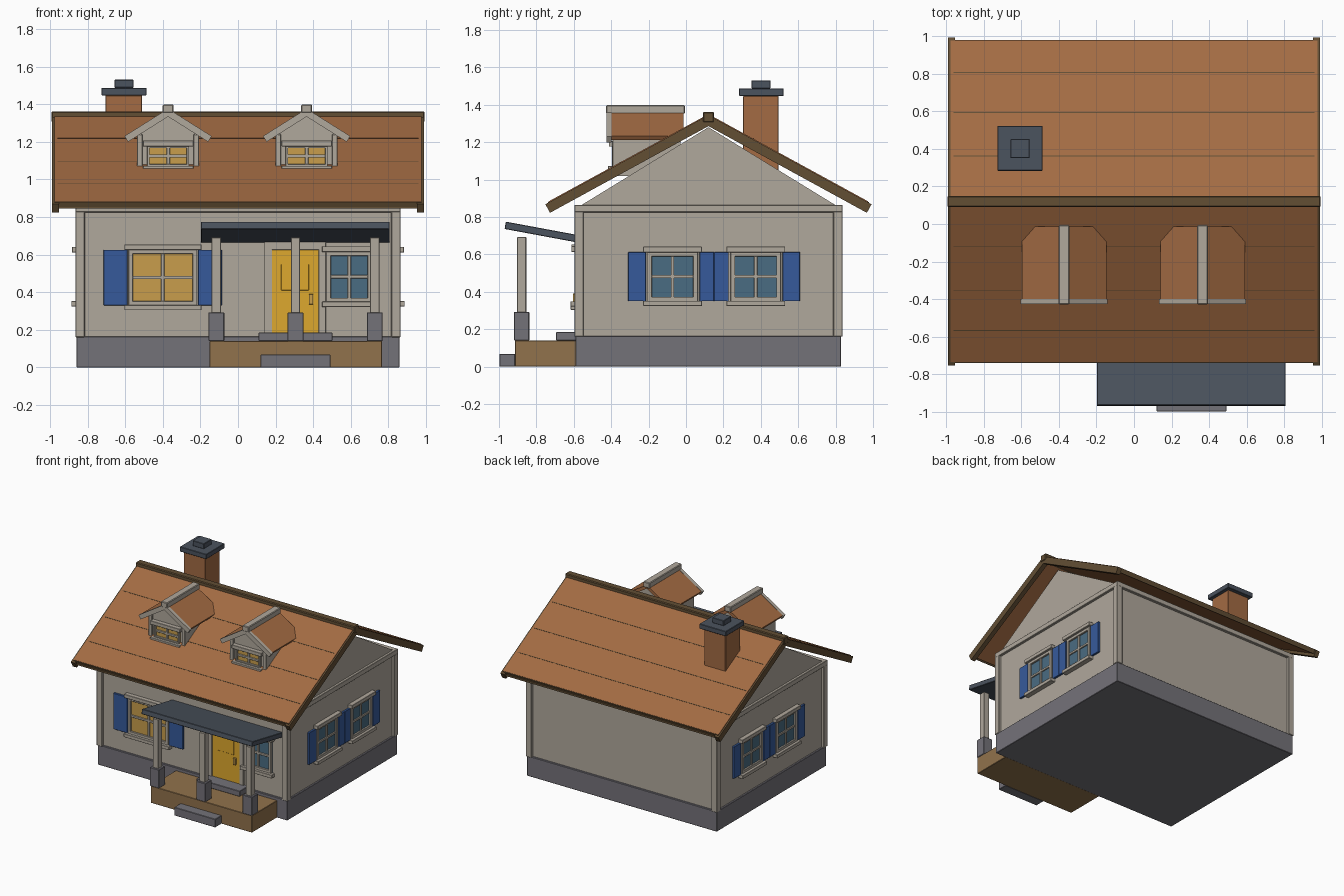
import bpy, bmesh, math
from mathutils import Vector

cube = bpy.data.objects.get("Cube")
if cube:
    bpy.data.objects.remove(cube, do_unlink=True)


def material(name, *rgb):
    lin = [((c / 255 + 0.055) / 1.055) ** 2.4 for c in rgb] + [1]
    m = bpy.data.materials.new(name)
    m.use_nodes = True
    m.diffuse_color = lin
    bsdf = next(n for n in m.node_tree.nodes if n.type == 'BSDF_PRINCIPLED')
    bsdf.inputs["Base Color"].default_value = lin
    return m


PLASTER = material("warm_grey_plaster", 176, 168, 156)
TILE = material("terracotta", 163, 107, 67)
TIMBER = material("dark_timber", 98, 78, 52)
SLATE = material("slate", 75, 83, 94)
STONE = material("grey_stone", 116, 114, 121)
DECK = material("deck_wood", 145, 114, 76)
DOOR = material("yellow_paint", 222, 168, 46)
BLUE = material("blue_paint", 54, 90, 155)
GLASS = material("blue_glass", 74, 108, 130)
LIT = material("lit_glass", 200, 158, 76)


def extrude(name, pts, axis, a, b, mat, bevel=0):
    """Extrude a profile along x (points are y, z) or along y (points are x, z)."""
    bm = bmesh.new()
    place = (lambda p, t: (t, p[0], p[1])) if axis == 'x' else (lambda p, t: (p[0], t, p[1]))
    ends = [[bm.verts.new(place(p, t)) for p in pts] for t in (a, b)]
    for ring in ends:
        bm.faces.new(ring)
    n = len(pts)
    for i in range(n):
        j = (i + 1) % n
        bm.faces.new((ends[0][i], ends[0][j], ends[1][j], ends[1][i]))
    bmesh.ops.recalc_face_normals(bm, faces=bm.faces)
    me = bpy.data.meshes.new(name)
    bm.to_mesh(me)
    bm.free()
    me.materials.append(mat)
    ob = bpy.data.objects.new(name, me)
    bpy.context.scene.collection.objects.link(ob)
    if bevel:
        mod = ob.modifiers.new("soft_edges", 'BEVEL')
        mod.width, mod.segments = bevel, 1
    return ob


def box(name, x0, x1, y0, y1, z0, z1, mat, bevel=0.003):
    return extrude(name, [(y0, z0), (y1, z0), (y1, z1), (y0, z1)], 'x', x0, x1, mat, bevel)


def slab(name, top, end, thick, axis, a, b, mat):
    """Sloping board whose upper face runs from top to end."""
    p, q = Vector(top), Vector(end)
    d = (q - p).normalized()
    n = Vector((d.y, -d.x))
    n = n if n.y < 0 else -n
    # The upper end is cut plumb so that mirrored slabs meet
    low = p + Vector((0, -thick / abs(n.y)))
    return extrude(name, [p, q, q + n * thick, low], axis, a, b, mat)


MID = 0.12      # y of the main ridge


def flip(p, s):
    return (MID + s * (p[0] - MID), p[1])


# Foundation, walls, gables and trim
box("foundation", -0.86, 0.86, -0.59, 0.83, 0, 0.165, STONE)
box("walls", -0.845, 0.845, -0.575, 0.815, 0.16, 0.86, PLASTER, 0)
extrude("gable_wall", [(-0.565, 0.86), (0.805, 0.86), (MID, 1.28)], 'x', -0.845, 0.845, PLASTER)
box("wall_top_band", -0.865, 0.865, -0.597, 0.837, 0.825, 0.865, PLASTER)
for x in (-0.84, 0.84):
    for y in (-0.572, 0.812):
        box("corner_board", x - 0.025, x + 0.025, y - 0.025, y + 0.025, 0.16, 0.83, PLASTER)

# Main roof: slabs, edge boards, eave boards and course lines
ridge, eave = Vector((MID, 1.35)), Vector((-0.735, 0.883))
for s, side in ((1, "front"), (-1, "back")):
    slab(side + "_roof", ridge, flip(eave, s), 0.035, 'x', -0.977, 0.977, TILE)
    slab(side + "_eave_board", flip(eave + Vector((0.006, 0)), s),
         flip(eave + Vector((-0.004, -0.004)), s), 0.036, 'x', -0.977, 0.977, TIMBER)
    for x in (-0.97, 0.97):
        slab(side + "_verge_board", (MID, 1.345), flip((-0.752, 0.868), s), 0.052, 'x',
             x - 0.019, x + 0.019, TIMBER)
    for t in (0.28, 0.55, 0.8):
        up = Vector((0, 0.002))
        slab(side + "_course_line", flip(ridge.lerp(eave, t) + up, s),
             flip(ridge.lerp(eave, t + 0.005) + up, s), 0.004, 'x', -0.96, 0.96, TIMBER)
box("ridge_beam", -0.993, 0.993, 0.09, 0.15, 1.305, 1.362, TIMBER, 0.006)

# Chimney
box("chimney_stack", -0.705, -0.51, 0.305, 0.495, 1.0, 1.447, TILE)
box("chimney_cap", -0.726, -0.486, 0.283, 0.522, 1.447, 1.487, SLATE)
box("chimney_pot", -0.657, -0.555, 0.35, 0.452, 1.487, 1.53, SLATE)


def mount(facing, base):
    """Return a function that places a box on a wall by span, height and depth."""
    def put(name, u0, u1, z0, z1, d0, d1, mat):
        lo, hi = sorted((base + facing[1] * d0, base + facing[1] * d1))
        span = (u0, u1, lo, hi) if facing[0] == 'y' else (lo, hi, u0, u1)
        return box(name, *span, z0, z1, mat, 0.002)
    return put


def window(put, c, half, z0, z1, glass, frame=0.025):
    put("window_glass", c - half, c + half, z0, z1, -0.01, 0.006, glass)
    for s in (-1, 1):
        a, b = sorted((c + s * half, c + s * (half - frame)))
        put("window_jamb", a, b, z0, z1, 0, 0.02, PLASTER)
    for z in (z0, z1 - frame):
        put("window_rail", c - half, c + half, z, z + frame, 0, 0.02, PLASTER)
    put("window_mullion", c - 0.009, c + 0.009, z0, z1, 0, 0.015, PLASTER)
    mid = (z0 + z1) / 2
    put("window_crossbar", c - half, c + half, mid - 0.009, mid + 0.009, 0, 0.015, PLASTER)
    over = half + 0.022
    put("window_header", c - over, c + over, z1 - 0.004, z1 + 0.026, 0, 0.038, PLASTER)
    put("window_sill", c - over, c + over, z0 - 0.024, z0 + 0.004, 0, 0.042, PLASTER)


# Front windows and shutters
front = mount(('y', -1), -0.575)
window(front, -0.4, 0.183, 0.328, 0.628, LIT)
for a, b in ((-0.715, -0.588), (-0.212, -0.085)):
    front("front_shutter", a, b, 0.33, 0.625, 0, 0.018, BLUE)
window(front, 0.592, 0.123, 0.345, 0.618, GLASS)

# Side windows and shutters
for s in (-1, 1):
    put = mount(('x', s), s * 0.845)
    put = mount(('x', s), s * 0.845)
    for c in (-0.072, 0.373):
        window(put, c, 0.135, 0.348, 0.615, GLASS)
    for a, b in ((-0.31, -0.215), (0.073, 0.15), (0.15, 0.228), (0.516, 0.61)):
        put("side_shutter", a, b, 0.35, 0.612, 0, 0.018, BLUE)

# Door
front("door_leaf", 0.18, 0.43, 0.18, 0.627, 0, 0.015, DOOR)
front("door_panel", 0.23, 0.378, 0.41, 0.548, 0.01, 0.019, DOOR)
front("door_handle", 0.377, 0.4, 0.335, 0.39, 0.01, 0.03, LIT)
for a, b in ((0.14, 0.182), (0.428, 0.467)):
    front("door_jamb", a, b, 0.165, 0.665, 0, 0.022, PLASTER)
front("door_header", 0.14, 0.467, 0.625, 0.668, 0, 0.022, PLASTER)

# Porch
box("porch_deck", -0.152, 0.767, -0.915, -0.585, 0, 0.14, DECK)
box("porch_step", 0.12, 0.492, -0.997, -0.913, 0, 0.068, STONE)
box("door_step", 0.11, 0.502, -0.695, -0.58, 0.14, 0.185, STONE)
for x in (-0.115, 0.306, 0.727):
    box("post_base", x - 0.042, x + 0.042, -0.92, -0.838, 0.14, 0.292, STONE)
    box("porch_post", x - 0.025, x + 0.025, -0.904, -0.854, 0.28, 0.692, PLASTER)
extrude("porch_roof", [(-0.963, 0.775), (-0.57, 0.702), (-0.577, 0.663), (-0.97, 0.736)],
        'x', -0.197, 0.807, SLATE, 0.003)

# Dormers
for c in (-0.372, 0.365):
    extrude("dormer_walls", [(c - 0.165, 1.02), (c + 0.165, 1.02), (c + 0.165, 1.24),
                             (c, 1.345), (c - 0.165, 1.24)], 'y', -0.375, -0.03, PLASTER)
    for s in (-1, 1):
        slab("dormer_roof", (c, 1.372), (c + s * 0.225, 1.233), 0.025, 'y', -0.41, -0.013, TILE)
        slab("dormer_verge_board", (c, 1.376), (c + s * 0.232, 1.23), 0.036, 'y',
             -0.425, -0.398, PLASTER)
        x = c + s * 0.15
        box("dormer_corner_board", x - 0.015, x + 0.015, -0.392, -0.36, 1.06, 1.24, PLASTER)
    box("dormer_ridge", c - 0.029, c + 0.029, -0.427, -0.006, 1.352, 1.398, PLASTER, 0.005)
    window(mount(('y', -1), -0.375), c, 0.112, 1.068, 1.18, LIT, 0.014)
